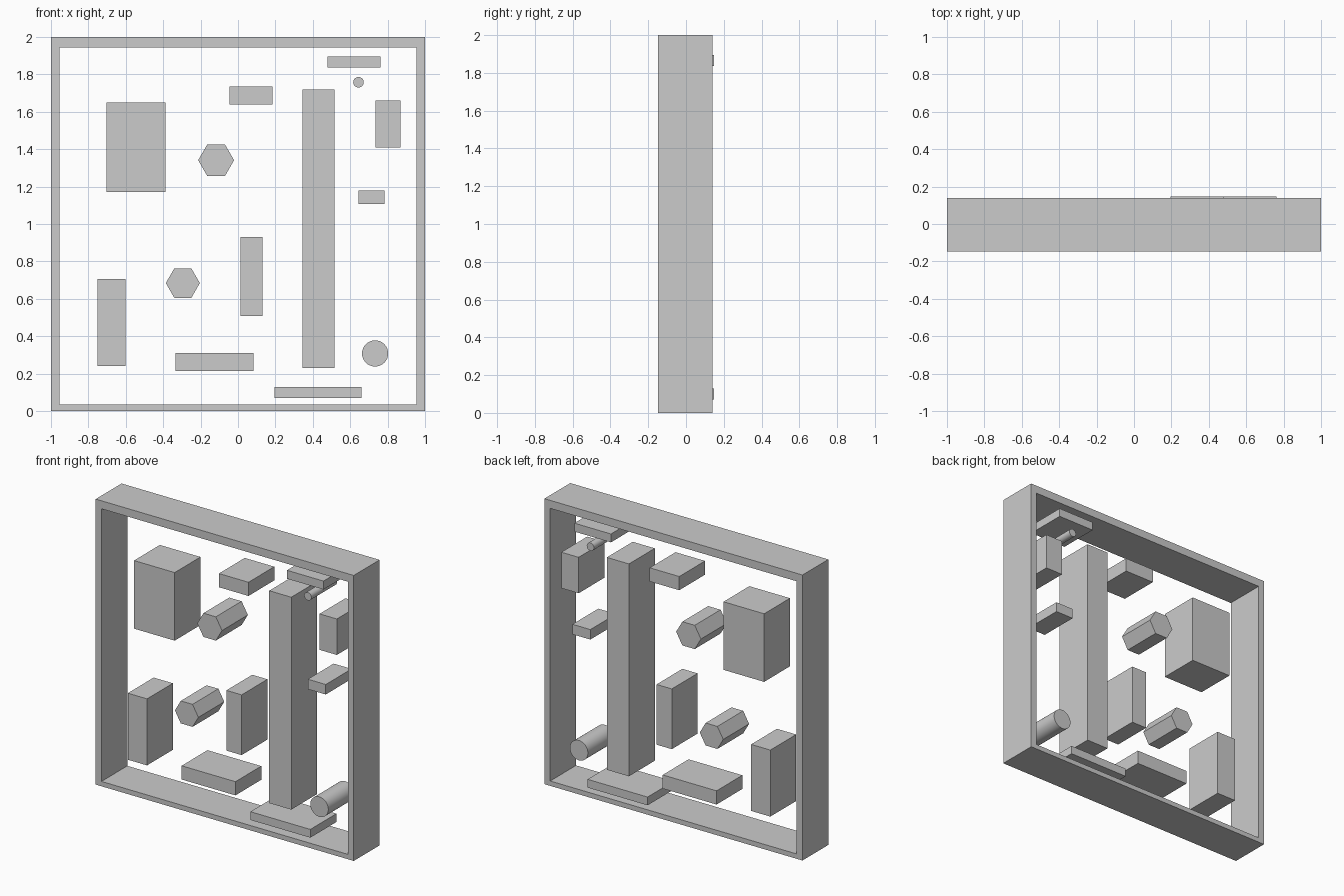
import bpy, bmesh, math

if "Cube" in bpy.data.objects:
    bpy.data.objects.remove(bpy.data.objects["Cube"])

Y0, Y1 = -0.147, 0.139   # shared front and back planes


def extrude(name, outline, y0=Y0, y1=Y1):
    """Prism from an (x, z) outline, running from y0 to y1."""
    bm = bmesh.new()
    face = bm.faces.new([bm.verts.new((x, y0, z)) for x, z in outline])
    geo = bmesh.ops.extrude_face_region(bm, geom=[face])["geom"]
    for v in geo:
        if isinstance(v, bmesh.types.BMVert):
            v.co.y = y1
    bmesh.ops.recalc_face_normals(bm, faces=bm.faces)
    mesh = bpy.data.meshes.new(name)
    bm.to_mesh(mesh)
    bm.free()
    obj = bpy.data.objects.new(name, mesh)
    bpy.context.collection.objects.link(obj)
    return obj


def box(name, x0, x1, z0, z1, y0=Y0, y1=Y1):
    return extrude(name, [(x0, z0), (x1, z0), (x1, z1), (x0, z1)], y0, y1)


def rod(name, x, z, r, sides):
    ring = [2 * math.pi * i / sides for i in range(sides)]
    obj = extrude(name, [(x + r * math.cos(a), z + r * math.sin(a)) for a in ring])
    if sides > 12:
        for p in obj.data.polygons:
            p.use_smooth = len(p.vertices) == 4
        bm = bmesh.new()
        bm.from_mesh(obj.data)
        for e in bm.edges:
            e.smooth = e.calc_face_angle() < math.radians(30)
        bm.to_mesh(obj.data)
        bm.free()
    return obj


# Outer frame: one clean ring with a rectangular opening
outer = [(-1, 0), (1, 0), (1, 2), (-1, 2)]
inner = [(-0.955, 0.034), (0.955, 0.034), (0.955, 1.944), (-0.955, 1.944)]
bm = bmesh.new()
loops = [[bm.verts.new((x, y, z)) for x, z in pts]
         for y, pts in ((Y0, outer), (Y0, inner), (Y1, inner), (Y1, outer))]
for k in range(4):
    a, b = loops[k], loops[(k + 1) % 4]
    for i in range(4):
        j = (i + 1) % 4
        bm.faces.new((a[i], a[j], b[j], b[i]))
bmesh.ops.recalc_face_normals(bm, faces=bm.faces)
mesh = bpy.data.meshes.new("frame")
bm.to_mesh(mesh)
bm.free()
bpy.context.collection.objects.link(bpy.data.objects.new("frame", mesh))

# Rectangular blocks inside the frame
box("large_block", -0.703, -0.388, 1.172, 1.649)
box("upper_block", -0.045, 0.184, 1.638, 1.734)
box("tall_column", 0.345, 0.516, 0.230, 1.718)
box("centre_block", 0.013, 0.131, 0.509, 0.931)
box("lower_left_block", -0.751, -0.602, 0.241, 0.707)
box("lower_bar", -0.334, 0.083, 0.214, 0.310)
box("right_block", 0.735, 0.869, 1.408, 1.660)
box("small_right_block", 0.644, 0.783, 1.108, 1.178)

# Thin bars that stand slightly proud at the back
box("bottom_bar", 0.195, 0.660, 0.070, 0.128, -0.142, 0.147)
box("top_bar", 0.479, 0.762, 1.836, 1.895, -0.142, 0.147)

# Hexagonal and round rods
rod("upper_hex_rod", -0.117, 1.341, 0.096, 6)
rod("lower_hex_rod", -0.295, 0.684, 0.091, 6)
rod("large_round_rod", 0.733, 0.308, 0.070, 32)
rod("small_round_rod", 0.644, 1.758, 0.028, 32)
